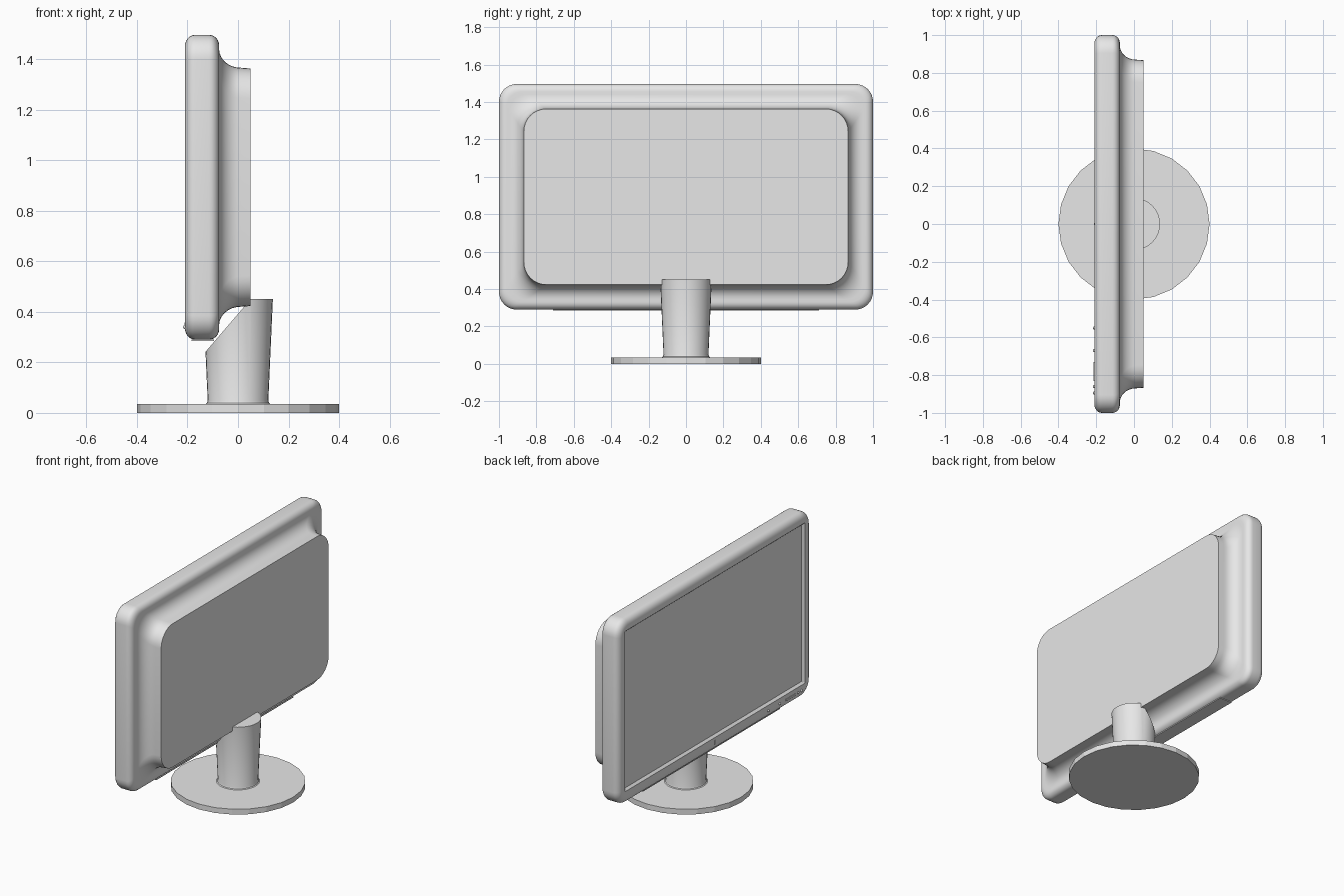
import bpy, bmesh
from math import pi, sin, cos, radians
from mathutils import Vector

if "Cube" in bpy.data.objects:
    bpy.data.objects.remove(bpy.data.objects["Cube"])

grey = bpy.data.materials.new("plain_grey")
grey.use_nodes = True
colour = (0.8, 0.8, 0.8, 1)
grey.diffuse_color = colour
grey.node_tree.nodes["Principled BSDF"].inputs["Base Color"].default_value = colour


def finish(bm, name, smooth=True):
    bmesh.ops.recalc_face_normals(bm, faces=bm.faces)
    mesh = bpy.data.meshes.new(name)
    bm.to_mesh(mesh)
    bm.free()
    obj = bpy.data.objects.new(name, mesh)
    bpy.context.collection.objects.link(obj)
    mesh.materials.append(grey)
    if smooth:
        bpy.ops.object.select_all(action="DESELECT")
        obj.select_set(True)
        bpy.context.view_layer.objects.active = obj
        bpy.ops.object.shade_smooth_by_angle(angle=radians(35))
    return obj


def loft(rings, name):
    """Skin closed rings of points and cap both ends."""
    bm = bmesh.new()
    loops = [[bm.verts.new(p) for p in ring] for ring in rings]
    for a, b in zip(loops, loops[1:]):
        for i in range(len(a)):
            j = (i + 1) % len(a)
            bm.faces.new((a[i], a[j], b[j], b[i]))
    bm.faces.new(loops[0])
    bm.faces.new(loops[-1])
    return bm


def rounded_rect(x, half_y, half_z, r, mid_z, steps=8):
    pts = []
    for k, (sy, sz) in enumerate(((1, 1), (-1, 1), (-1, -1), (1, -1))):
        for i in range(steps + 1):
            a = (k + i / steps) * pi / 2
            pts.append((x, sy * (half_y - r) + r * cos(a),
                        mid_z + sz * (half_z - r) + r * sin(a)))
    return pts


def circle(r, z, x=0, sides=24):
    return [(x + r * cos(2 * pi * i / sides), r * sin(2 * pi * i / sides), z)
            for i in range(sides)]


def box(name, centre, size):
    bm = bmesh.new()
    bmesh.ops.create_cube(bm, size=1)
    bmesh.ops.scale(bm, vec=size, verts=bm.verts)
    bmesh.ops.translate(bm, vec=centre, verts=bm.verts)
    return finish(bm, name, False)


# Housing: recessed screen, bezel, rounded rim, concave cove, raised back
MID = 0.893
SCREEN_MID = 0.9


def inset_ring(x, d, r):
    return rounded_rect(x, 1 - d, 0.603 - d, r, MID)


rings = [rounded_rect(-0.195, 0.917, 0.512, 0.003, SCREEN_MID),
         rounded_rect(-0.21, 0.93, 0.525, 0.003, SCREEN_MID)]
for i in range(7):
    a = i / 6 * pi / 2
    rings.append(inset_ring(-0.17 - 0.04 * cos(a), 0.045 * (1 - sin(a)),
                            0.06 + 0.035 * sin(a)))
for i in range(7):
    a = i / 6 * pi / 2
    rings.append(inset_ring(-0.115 + 0.04 * sin(a), 0.04 * (1 - cos(a)),
                            0.095 - 0.01 * sin(a)))
for i in range(9):
    a = i / 8 * pi / 2
    rings.append(inset_ring(-0.075 + 0.085 * (1 - cos(a)), 0.055 + 0.075 * sin(a),
                            0.09 + 0.03 * sin(a)))
rings.append(inset_ring(0.05, 0.133, 0.12))
finish(loft(rings, "housing"), "housing")

# Underside strip
box("underside_strip", (-0.14, 0, 0.288), (0.09, 1.42, 0.006))

# Buttons on the lower bezel
for n, y in enumerate((-0.55, -0.67, -0.86, -0.895)):
    bm = bmesh.new()
    bmesh.ops.create_uvsphere(bm, u_segments=12, v_segments=8, radius=0.009)
    bmesh.ops.translate(bm, vec=(-0.208, y, 0.34), verts=bm.verts)
    finish(bm, f"button_{n + 1}")
box("rocker_button", (-0.211, -0.78, 0.34), (0.006, 0.1, 0.012))
box("indicator", (-0.211, 0, 0.345), (0.003, 0.012, 0.025))

# Round foot
finish(loft([circle(0.4, 0), circle(0.4, 0.035)], "foot"), "foot", False)

# Flared neck, cut along a slope under the housing
neck = loft([circle(0.13, 0.034, sides=32), circle(0.123, 0.039, sides=32),
             circle(0.12, 0.048, sides=32), circle(0.138, 0.45, sides=32)], "neck")
cut = bmesh.ops.bisect_plane(neck, geom=neck.verts[:] + neck.edges[:] + neck.faces[:],
                             plane_co=Vector((-0.13, 0, 0.24)),
                             plane_no=Vector((-0.21, 0, 0.18)), clear_outer=True)
bmesh.ops.holes_fill(neck, edges=[e for e in neck.edges if e.is_boundary])
finish(neck, "neck")
